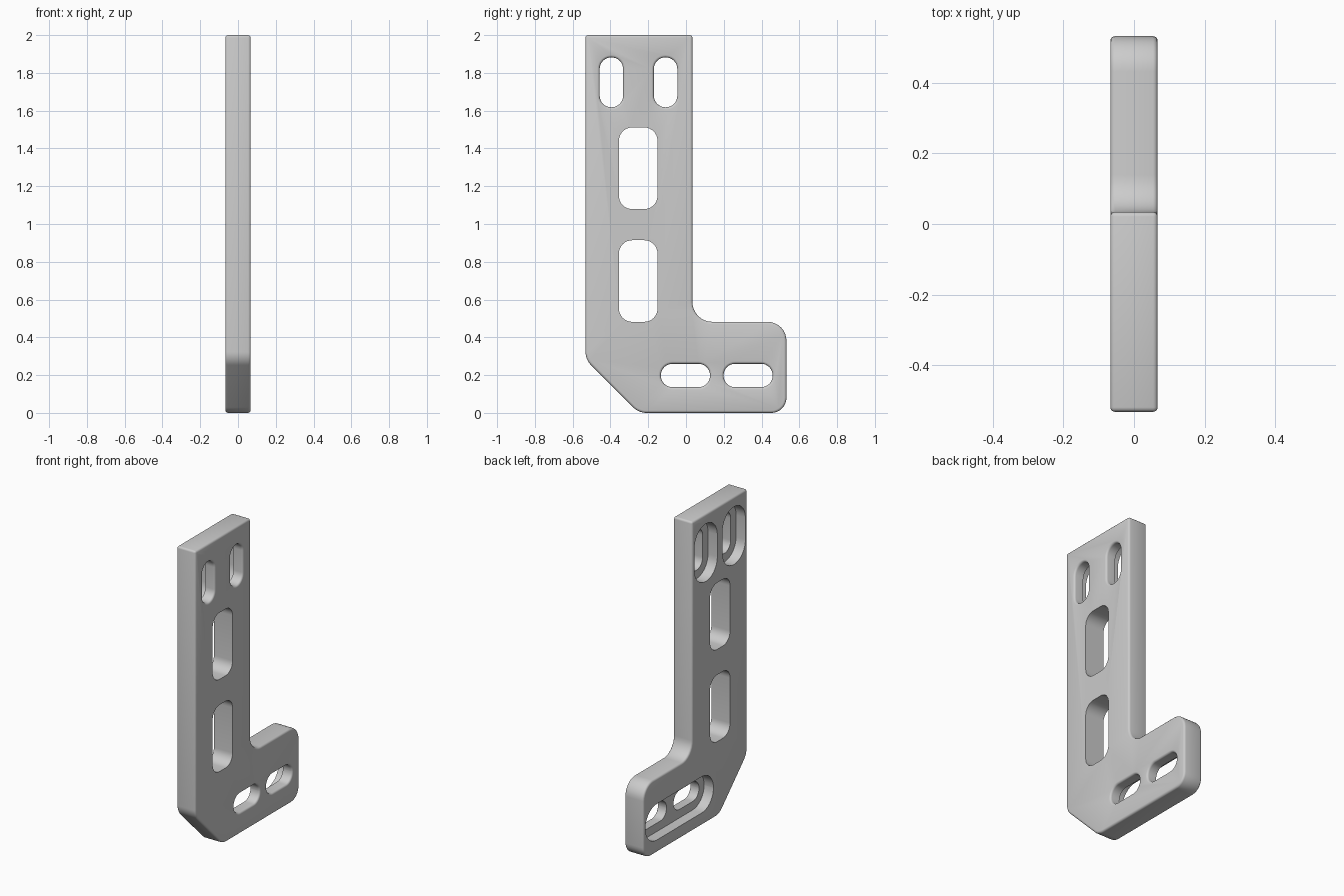
import bpy, bmesh, math
from mathutils import Vector

if "Cube" in bpy.data.objects:
    bpy.data.objects.remove(bpy.data.objects["Cube"], do_unlink=True)

HALF = 0.067      # half thickness of the plate
EDGE = 0.013      # edge rounding

grey = bpy.data.materials.new("plain grey")
grey.use_nodes = True
grey.diffuse_color = (0.6, 0.6, 0.6, 1)
grey.node_tree.nodes["Principled BSDF"].inputs["Base Color"].default_value = (0.6, 0.6, 0.6, 1)


def rounded(corners, steps=8):
    """Outline in y, z from (y, z, radius) corners, each replaced by an arc."""
    pts = []
    for i, (y, z, r) in enumerate(corners):
        p = Vector((y, z))
        if r == 0:
            pts.append(p)
            continue
        a = (Vector(corners[i - 1][:2]) - p).normalized()
        b = (Vector(corners[(i + 1) % len(corners)][:2]) - p).normalized()
        half = a.angle(b) / 2
        centre = p + (a + b).normalized() * (r / math.sin(half))
        start = p + a * (r / math.tan(half)) - centre
        end = p + b * (r / math.tan(half)) - centre
        turn = math.pi - 2 * half
        for k in range(steps + 1):
            t = k / steps
            pts.append(centre + (start * math.sin((1 - t) * turn)
                                 + end * math.sin(t * turn)) / math.sin(turn))
    return pts


def box(y, z, hy, hz, r):
    return rounded([(y - hy, z - hz, r), (y + hy, z - hz, r),
                    (y + hy, z + hz, r), (y - hy, z + hz, r)])


def stadium(y, z, hy, hz):
    return box(y, z, hy, hz, min(hy, hz) - 0.001)


def loft(name, rings):
    """Solid through (x, outline) rings."""
    bm = bmesh.new()
    loops = [[bm.verts.new((x, p.x, p.y)) for p in pts] for x, pts in rings]
    n = len(loops[0])
    for low, high in zip(loops, loops[1:]):
        for i in range(n):
            j = (i + 1) % n
            bm.faces.new((low[i], low[j], high[j], high[i]))
    bm.faces.new(loops[0][::-1])
    bm.faces.new(loops[-1])
    bmesh.ops.recalc_face_normals(bm, faces=bm.faces[:])
    mesh = bpy.data.meshes.new(name)
    bm.to_mesh(mesh)
    bm.free()
    mesh.materials.append(grey)
    obj = bpy.data.objects.new(name, mesh)
    bpy.context.collection.objects.link(obj)
    return obj


def apply(obj, mod):
    bpy.ops.object.select_all(action="DESELECT")
    bpy.context.view_layer.objects.active = obj
    obj.select_set(True)
    bpy.ops.object.modifier_apply(modifier=mod.name)


# L-shaped plate with softened edges
outline = rounded([(-0.532, 2, 0), (-0.532, 0.282, 0.1), (-0.25, 0, 0.1),
                   (0.532, 0, 0.08), (0.532, 0.482, 0.1),
                   (0.034, 0.482, 0.105), (0.034, 2, 0)])
plate = loft("bracket_plate", [(-HALF, outline), (HALF, outline)])
bevel = plate.modifiers.new("soft edges", "BEVEL")
bevel.width = EDGE
bevel.segments = 3
bevel.limit_method = "ANGLE"
bevel.angle_limit = math.radians(50)
apply(plate, bevel)

cutters = []

# Two large windows in the upright
for z in (0.698, 1.295):
    pts = box(-0.253, z, 0.102, 0.216, 0.07)
    cutters.append(loft("window_cutter", [(-0.1, pts), (0.1, pts)]))

# Four slots with a rounded rim on the left face
slots = [(-0.395, 1.75, 0.062, 0.132), (-0.108, 1.75, 0.062, 0.132),
         (-0.003, 0.198, 0.13, 0.062), (0.329, 0.198, 0.13, 0.062)]
for y, z, hy, hz in slots:
    rings = [(-0.1, stadium(y, z, hy, hz))]
    for k in range(5):
        a = k / 4 * math.pi / 2
        grow = EDGE * (1 - math.cos(a))
        rings.append((HALF - EDGE + EDGE * math.sin(a),
                      stadium(y, z, hy + grow, hz + grow)))
    rings.append((0.1, rings[-1][1]))
    cutters.append(loft("slot_cutter", rings))

# Recesses on the right face: one per upper slot, one shared by the lower pair
for y, z, hy, hz in [(-0.395, 1.75, 0.117, 0.187), (-0.108, 1.75, 0.117, 0.187),
                     (0.163, 0.198, 0.348, 0.117)]:
    pts = stadium(y, z, hy, hz)
    cutters.append(loft("recess_cutter", [(-0.1, pts), (0, pts)]))

for cutter in cutters:
    cutter.hide_render = True
    cut = plate.modifiers.new("cut", "BOOLEAN")
    cut.operation = "DIFFERENCE"
    cut.solver = "EXACT"
    cut.object = cutter
    apply(plate, cut)
    bpy.data.objects.remove(cutter, do_unlink=True)

bpy.ops.object.select_all(action="DESELECT")
plate.select_set(True)
bpy.context.view_layer.objects.active = plate
bpy.ops.object.shade_smooth_by_angle(angle=math.radians(35))
